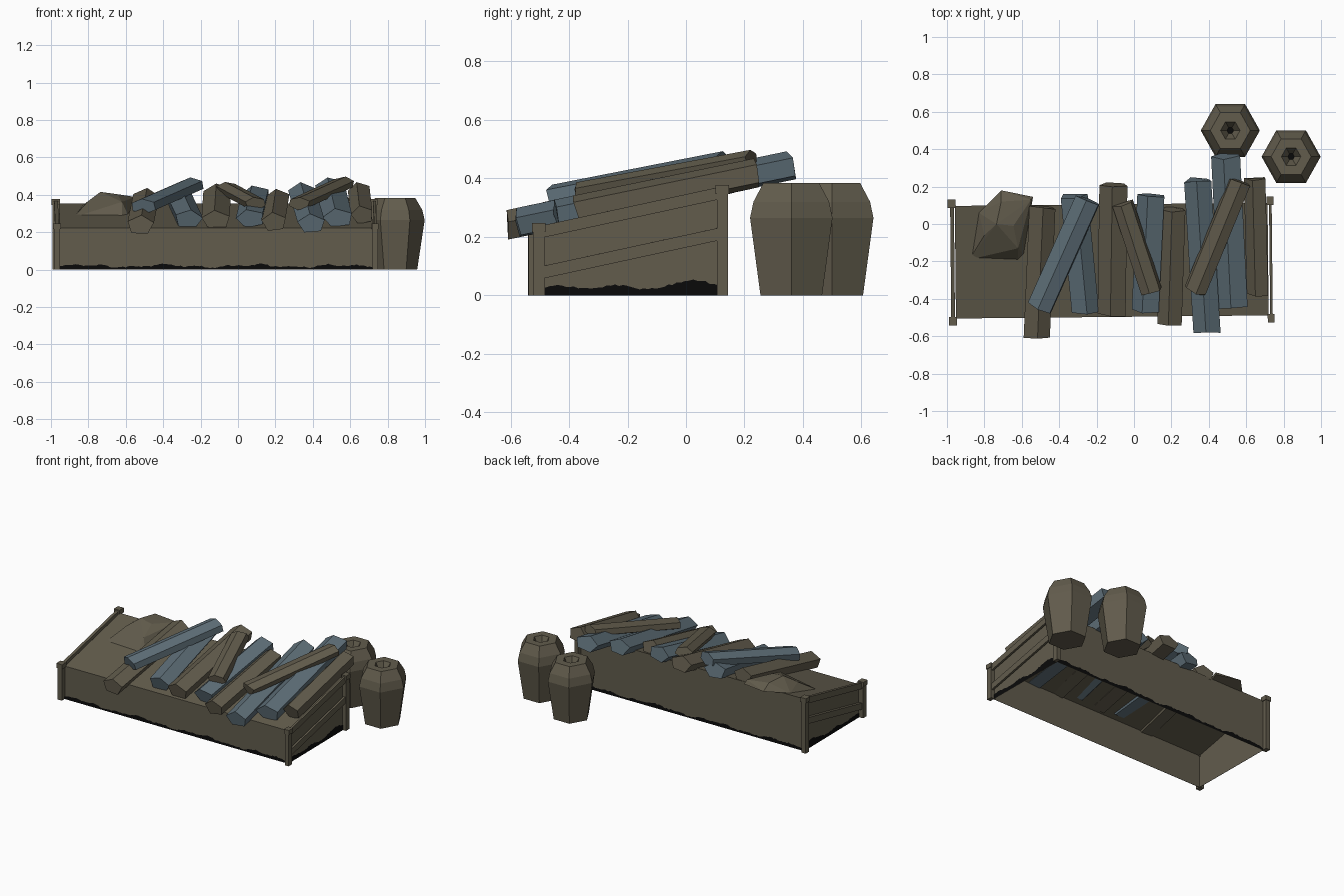
import bpy, bmesh, math, random
from mathutils import Vector, Matrix

if "Cube" in bpy.data.objects:
    bpy.data.objects.remove(bpy.data.objects["Cube"])

random.seed(4)


def material(name, rgb):
    m = bpy.data.materials.new(name)
    m.diffuse_color = (*rgb, 1)
    m.use_nodes = True
    m.node_tree.nodes["Principled BSDF"].inputs["Base Color"].default_value = m.diffuse_color
    return m


BROWN = material("drab brown", (0.122, 0.107, 0.073))
BLUE = material("slate blue", (0.112, 0.158, 0.188))
BLACK = material("black", (0.003, 0.003, 0.003))

# the stall is turned very slightly about its own middle
TURN = (Matrix.Translation((-0.125, 0, 0)) @ Matrix.Rotation(0.01, 4, 'Z')
        @ Matrix.Translation((0.125, 0, 0)))


def deck(y):
    """Height of the sloping counter at depth y."""
    return 0.222 + 0.217 * (y + 0.5)


def finish(bm, name, *mats, turn=False, recalc=True):
    if turn:
        bm.transform(TURN)
    if recalc:
        bmesh.ops.recalc_face_normals(bm, faces=bm.faces)
    me = bpy.data.meshes.new(name)
    bm.to_mesh(me)
    bm.free()
    for m in mats:
        me.materials.append(m)
    ob = bpy.data.objects.new(name, me)
    bpy.context.collection.objects.link(ob)
    return ob


def sloped_block(name, x0, x1, y0, y1, low, high, open_bottom=False):
    """Block whose bottom and top are height functions of y."""
    bm = bmesh.new()
    b, t = [], []
    for x, y in ((x0, y0), (x1, y0), (x1, y1), (x0, y1)):
        b.append(bm.verts.new((x, y, low(y))))
        t.append(bm.verts.new((x, y, high(y))))
    bm.faces.new(t)
    for i in range(4):
        j = (i + 1) % 4
        bm.faces.new((b[i], b[j], t[j], t[i]))
    if not open_bottom:
        bm.faces.new(b[::-1])
    return finish(bm, name, BROWN, turn=True, recalc=not open_bottom)


def ground(y):
    return 0.0


# counter body, hollow underneath
sloped_block("counter", -0.957, 0.715, -0.497, 0.105, ground, deck, True)

# end frames: posts with caps and two sloping rails
for side, x0, x1 in (("left", -0.99, -0.957), ("right", 0.715, 0.742)):
    for pos, y, h in (("front", -0.512, 0.24), ("back", 0.116, 0.37)):
        sloped_block(f"{side}_{pos}_post", x0, x1, y - 0.019, y + 0.019,
                     ground, lambda v: h - 0.02)
        sloped_block(f"{side}_{pos}_cap", x0 - 0.005, x1 + 0.005, y - 0.023, y + 0.023,
                     lambda v: h - 0.024, lambda v: h + 0.007)
    for rail, lo, hi in (("top", -0.025, 0.017), ("lower", -0.165, -0.122)):
        sloped_block(f"{side}_{rail}_rail", x0 + 0.008, x1 - 0.005, -0.495, 0.1,
                     lambda v: deck(v) + lo, lambda v: deck(v) + hi)


# ragged black stain along the foot of every wall
def stain(name, start, end, height):
    bm = bmesh.new()
    a, b = Vector(start), Vector(end)
    n = int((b - a).length / 0.014)
    prev = None
    for i in range(n + 1):
        p = a.lerp(b, i / n)
        h = height(i / n) + random.uniform(-0.004, 0.004)
        pair = (bm.verts.new((p.x, p.y, 0)), bm.verts.new((p.x, p.y, h)))
        if prev:
            bm.faces.new((prev[0], pair[0], pair[1], prev[1]))
        prev = pair
    finish(bm, name, BLACK, turn=True, recalc=False)


def long_side(t):
    return 0.02 + 0.006 * math.sin(23 * t) + 0.004 * math.sin(61 * t)


def short_side(t):
    return 0.028 + 0.006 * math.sin(19 * t) + 0.03 * math.exp(-((t - 0.88) / 0.1) ** 2)


stain("front_stain", (-0.957, -0.501, 0), (0.715, -0.501, 0), long_side)
stain("back_stain", (0.715, 0.109, 0), (-0.957, 0.109, 0), long_side)
stain("right_stain", (0.719, -0.49, 0), (0.719, 0.1, 0), short_side)
stain("left_stain", (-0.961, 0.1, 0), (-0.961, -0.49, 0), lambda t: short_side(1 - t))


# faceted cloth rolls
def roll(name, front, back, width, height, mat, sides=5):
    a, b = Vector(front), Vector(back)
    axis = (b - a).normalized()
    across = axis.cross(Vector((0, 0, 1))).normalized()
    up = across.cross(axis)
    spin = math.pi / 2 + random.uniform(-0.3, 0.3)
    ring = [(math.cos(spin + math.tau * i / sides), math.sin(spin + math.tau * i / sides))
            for i in range(sides)]
    u0, u1 = min(p[0] for p in ring), max(p[0] for p in ring)
    v0, v1 = min(p[1] for p in ring), max(p[1] for p in ring)
    bm = bmesh.new()
    ends = []
    for c in (a, b):
        ends.append([bm.verts.new(c + across * ((u - u0) / (u1 - u0) - 0.5) * width
                                  + up * ((v - v0) / (v1 - v0) - 0.5) * height
                                  + axis * random.uniform(-0.008, 0.008))
                     for u, v in ring])
    for i in range(sides):
        j = (i + 1) % sides
        bm.faces.new((ends[0][i], ends[0][j], ends[1][j], ends[1][i]))
    bm.faces.new(ends[0][::-1])
    bm.faces.new(ends[1])
    finish(bm, name, mat)


# rolls lying on the counter: front x, y, back x, y, width
LYING = [
    (BROWN, -0.52, -0.61, -0.49, 0.09, 0.14),
    (BLUE, -0.26, -0.47, -0.32, 0.15, 0.145),
    (BROWN, -0.12, -0.485, -0.11, 0.215, 0.15),
    (BLUE, 0.06, -0.465, 0.09, 0.15, 0.145),
    (BROWN, 0.19, -0.535, 0.21, 0.08, 0.13),
    (BLUE, 0.39, -0.575, 0.34, 0.235, 0.145),
    (BLUE, 0.53, -0.445, 0.49, 0.36, 0.155),
    (BROWN, 0.66, -0.375, 0.645, 0.24, 0.115),
]
for i, (mat, x0, y0, x1, y1, w) in enumerate(LYING):
    roll(f"cloth_roll_{i + 1}", (x0, y0, deck(y0) + 0.043), (x1, y1, deck(y1) + 0.036),
         w, 0.1, mat)

# rolls lying across the others
roll("cross_roll_left", (-0.505, -0.446, 0.338), (-0.25, 0.125, 0.45), 0.135, 0.085, BLUE, 6)
roll("cross_roll_middle", (0.095, -0.365, 0.352), (-0.06, 0.11, 0.435), 0.115, 0.07, BROWN, 6)
roll("cross_roll_right", (0.325, -0.36, 0.353), (0.565, 0.225, 0.462), 0.12, 0.07, BROWN, 6)

# crumpled bundle of cloth
bm = bmesh.new()
for x, y, lift in ((-0.88, -0.19, -0.01), (-0.83, 0.06, 0.0), (-0.71, 0.18, 0.0),
                   (-0.54, 0.145, 0.0), (-0.59, -0.16, 0.0), (-0.62, -0.2, -0.01),
                   (-0.8, -0.06, 0.05), (-0.71, 0.12, 0.05), (-0.735, 0.0, 0.085),
                   (-0.645, -0.01, 0.075), (-0.55, 0.13, 0.03), (-0.62, -0.13, 0.06)):
    bm.verts.new((x, y, deck(y) + lift))
bmesh.ops.convex_hull(bm, input=bm.verts[:])
finish(bm, "cloth_bundle", BROWN)

# six-sided jars with a narrow dark mouth
PROFILE = [(0.118, 0.0), (0.158, 0.265), (0.145, 0.32), (0.107, 0.384),
           (0.052, 0.384), (0.018, 0.32)]
for i, (cx, cy) in enumerate(((0.515, 0.5), (0.84, 0.36))):
    bm = bmesh.new()
    rings = [[bm.verts.new((cx + r * math.cos(math.tau * k / 6),
                            cy + 1.03 * r * math.sin(math.tau * k / 6), z))
              for k in range(6)] for r, z in PROFILE]
    for lo, hi in zip(rings, rings[1:]):
        for k in range(6):
            j = (k + 1) % 6
            bm.faces.new((lo[k], lo[j], hi[j], hi[k]))
    bm.faces.new(rings[0][::-1])
    bm.faces.new(rings[-1]).material_index = 1
    finish(bm, f"jar_{i + 1}", BROWN, BLACK)
